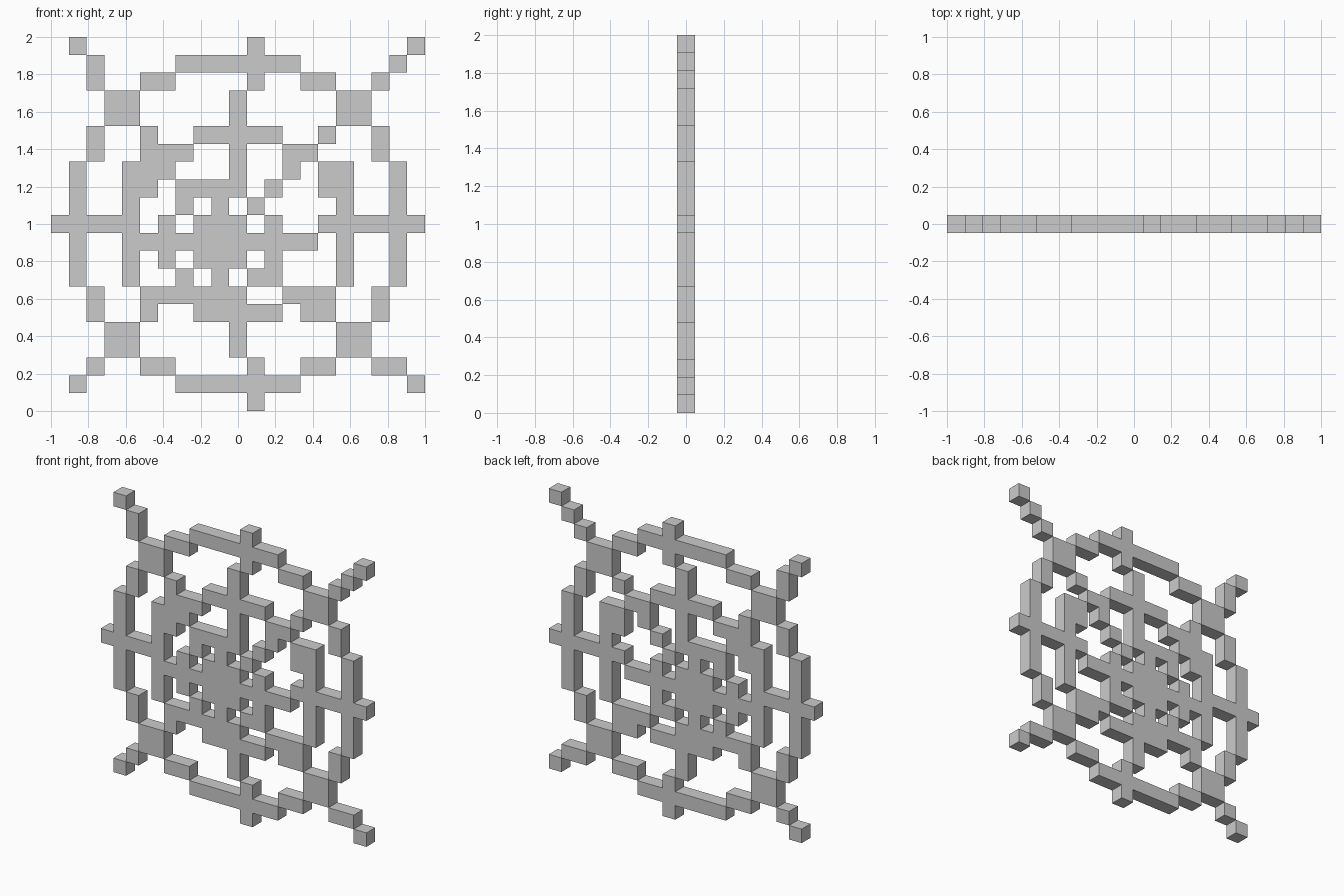
import bpy
import bmesh
from mathutils import Vector

if "Cube" in bpy.data.objects:
    bpy.data.objects.remove(bpy.data.objects["Cube"])

N = 21             # the web sits on a 21 x 21 grid of cubes
S = 2 / N          # cube size


def bar(c0, r0, c1=None, r1=None):
    """Grid cells of a straight bar (columns from left, rows from top)."""
    c1 = c0 if c1 is None else c1
    r1 = r0 if r1 is None else r1
    return {(c, r) for c in range(c0, c1 + 1) for r in range(r0, r1 + 1)}


def mirrored(cells):
    """Repeat cells left-right and top-bottom."""
    m = N - 1
    return {q for c, r in cells
            for q in ((c, r), (m - c, r), (c, m - r), (m - c, m - r))}


parts = {
    # Outer ring with its four corner blocks
    "outer_ring": mirrored(bar(7, 1, 13) | bar(5, 2, 6) | bar(3, 3, 4, 4)
                           | bar(2, 5, 2, 6) | bar(1, 7, 1, 13)),
    # Middle ring, uneven at the corners
    "middle_ring": mirrored(bar(8, 5, 12) | bar(6, 6, 7) | bar(5, 5) | bar(4, 9, 4, 13))
    | bar(5, 6, 5, 8) | bar(15, 7, 15, 8) | bar(5, 14) | bar(15, 14),
    # Dense core
    "hub": bar(8, 10, 10, 12),
    # Inner ring around the core
    "inner_ring": bar(7, 8, 10) | bar(7, 9) | bar(6, 10, 6, 12) | bar(7, 13)
    | bar(8, 14, 10) | bar(11, 13, 12) | bar(12, 10, 12, 12) | bar(11, 9),
    # Vertical spokes
    "upper_spoke": bar(11, 0, 11, 2) | bar(10, 3, 10, 8) | bar(9, 9),
    "lower_spoke": bar(9, 13) | bar(10, 14, 10, 17) | bar(11, 18, 11, 20),
    # Horizontal spokes
    "left_spoke": bar(0, 10, 4) | bar(4, 11, 7),
    "right_spoke": bar(11, 11, 14) | bar(15, 10, 20),
    # Diagonal threads, running out to the corner anchors
    "upper_left_thread": bar(1, 0) | bar(2, 1, 2, 2) | bar(6, 7),
    "upper_right_thread": bar(20, 0) | bar(19, 1) | bar(18, 2) | bar(13, 7) | bar(12, 8),
    "lower_left_thread": bar(1, 19) | bar(2, 18) | bar(6, 14),
    "lower_right_thread": bar(20, 19) | bar(18, 18, 19) | bar(13, 14) | bar(14, 15),
}
filled = set().union(*parts.values())


def build(name, cells):
    """Cube each cell, leaving out faces hidden against a neighbour."""
    bm = bmesh.new()

    def face(centre, u, v):
        bm.faces.new([bm.verts.new(centre + a * u + b * v)
                      for a, b in ((-1, -1), (1, -1), (1, 1), (-1, 1))])

    h = S / 2
    x, y, z = Vector((h, 0, 0)), Vector((0, h, 0)), Vector((0, 0, h))
    for c, r in sorted(cells):
        p = Vector(((c + 0.5) * S - 1, 0, 2 - (r + 0.5) * S))
        face(p - y, x, z)
        face(p + y, z, x)
        if (c + 1, r) not in filled:
            face(p + x, y, z)
        if (c - 1, r) not in filled:
            face(p - x, z, y)
        if (c, r - 1) not in filled:
            face(p + z, x, y)
        if (c, r + 1) not in filled:
            face(p - z, y, x)
    bmesh.ops.remove_doubles(bm, verts=bm.verts, dist=S * 0.01)
    mesh = bpy.data.meshes.new(name)
    bm.to_mesh(mesh)
    bm.free()
    bpy.context.collection.objects.link(bpy.data.objects.new(name, mesh))


# Each cell belongs to the first part that uses it
used = set()
for part, cells in parts.items():
    build(part, cells - used)
    used |= cells
